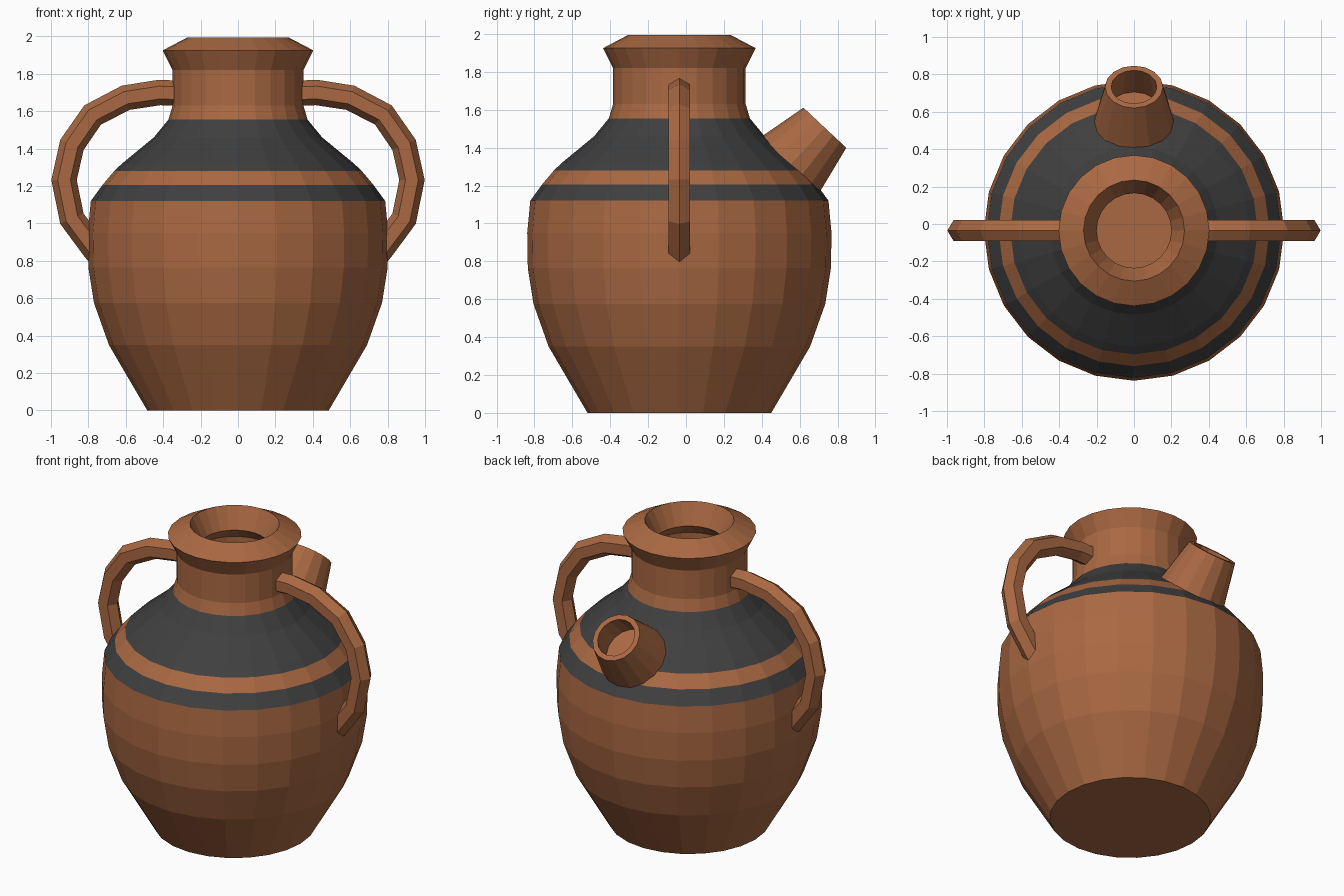
import bpy, bmesh, math
from mathutils import Vector, Matrix

if "Cube" in bpy.data.objects:
    bpy.data.objects.remove(bpy.data.objects["Cube"])

CY = -0.035  # the jar axis sits slightly forward of the origin


def material(name, rgb):
    m = bpy.data.materials.new(name)
    m.diffuse_color = (*rgb, 1)
    m.use_nodes = True
    m.node_tree.nodes["Principled BSDF"].inputs["Base Color"].default_value = m.diffuse_color
    return m


clay = material("terracotta", (0.40, 0.14, 0.055))
black = material("black_glaze", (0.05, 0.05, 0.05))


def finish(name, bm, mats):
    bmesh.ops.recalc_face_normals(bm, faces=bm.faces)
    me = bpy.data.meshes.new(name)
    bm.to_mesh(me)
    bm.free()
    for m in mats:
        me.materials.append(m)
    ob = bpy.data.objects.new(name, me)
    bpy.context.collection.objects.link(ob)
    return ob


def skin(bm, rings, dark=()):
    """Bridge successive vertex rings and cap both ends."""
    n = len(rings[0])
    for k in range(len(rings) - 1):
        a, b = rings[k], rings[k + 1]
        for i in range(n):
            j = (i + 1) % n
            f = bm.faces.new((a[i], a[j], b[j], b[i]))
            f.material_index = 1 if k in dark else 0
    bm.faces.new(rings[0])
    bm.faces.new(rings[-1])


def lathe(name, profile, sides, matrix, dark=()):
    bm = bmesh.new()
    rings = []
    for r, z in profile:
        angles = [2 * math.pi * i / sides for i in range(sides)]
        rings.append([bm.verts.new(matrix @ Vector((r * math.cos(a), r * math.sin(a), z)))
                      for a in angles])
    skin(bm, rings, dark)
    return finish(name, bm, [clay, black])


# Jar: outer wall, rim, then the hollow inside; glazed bands by profile segment
outer = [(0.485, 0), (0.69, 0.35), (0.77, 0.575), (0.80, 0.765), (0.803, 0.95),
         (0.787, 1.12), (0.725, 1.205), (0.662, 1.28), (0.62, 1.32), (0.45, 1.46),
         (0.372, 1.555), (0.35, 1.63), (0.35, 1.82), (0.403, 1.925), (0.27, 1.995)]
inner = [(0.20, 1.86), (0.26, 1.79), (0.26, 1.56), (0.38, 1.38), (0.58, 1.18),
         (0.69, 0.95), (0.66, 0.575), (0.58, 0.35), (0.42, 0.10)]
lathe("jar_body", outer + inner, 24, Matrix.Translation((0, CY, 0)), dark={5, 7, 8, 9})

# Spout: tapered hollow tube leaning out of the back shoulder
axis = Vector((0, 0.685, 0.73)).normalized()
mouth = Vector((0, 0.733, 1.505))
tilt = Matrix.Translation(mouth) @ axis.to_track_quat('Z', 'Y').to_matrix().to_4x4()
lathe("spout", [(0.222, -0.31), (0.155, 0), (0.122, 0), (0.15, -0.20)], 16, tilt)

# Handles: hexagonal section swept along a bent path, one per side
path = [(0.30, 1.695), (0.42, 1.70), (0.60, 1.672), (0.777, 1.58), (0.888, 1.42),
        (0.93, 1.232), (0.888, 1.025), (0.77, 0.868), (0.72, 0.805)]


def handle(name, side):
    bm = bmesh.new()
    pts = [Vector((x, 0, z)) for x, z in path]
    rings = []
    for k, p in enumerate(pts):
        t = (pts[min(k + 1, len(pts) - 1)] - pts[max(k - 1, 0)]).normalized()
        out = Vector((-t.z, 0, t.x))
        ring = []
        for i in range(6):
            a = math.pi * i / 3
            v = p + out * (0.068 * math.cos(a)) + Vector((0, 0.066 * math.sin(a), 0))
            ring.append(bm.verts.new((side * v.x, v.y + CY, v.z)))
        rings.append(ring)
    skin(bm, rings)
    finish(name, bm, [clay])


handle("handle_left", -1)
handle("handle_right", 1)
